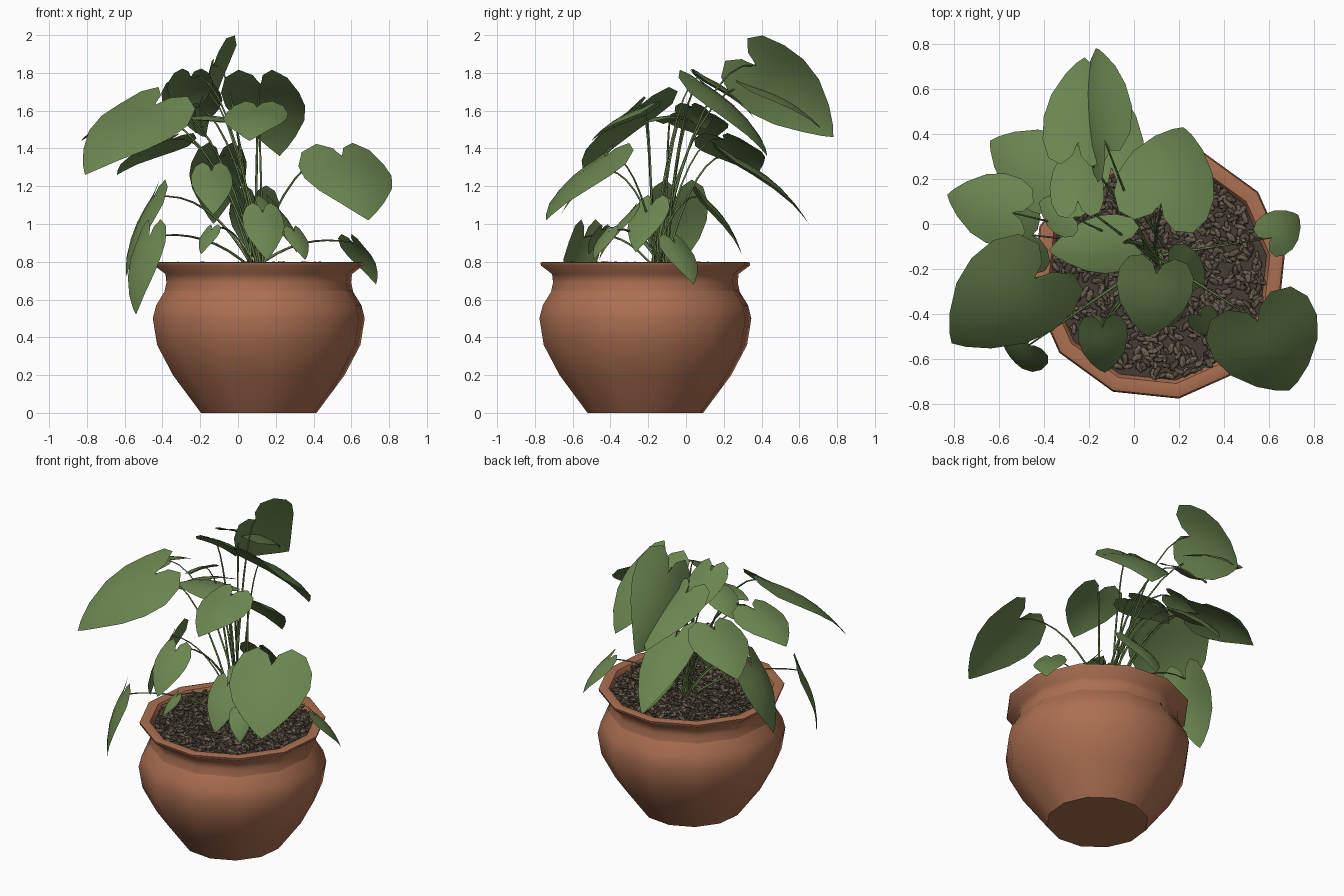
import bpy, bmesh, math, random
from mathutils import Vector, Matrix

if "Cube" in bpy.data.objects:
    bpy.data.objects.remove(bpy.data.objects["Cube"])

random.seed(4)
CX, CY = 0.11, -0.215          # pot axis
CROWN = Vector((0.11, -0.15, 0.76))


def material(name, rgb):
    m = bpy.data.materials.new(name)
    m.diffuse_color = (*rgb, 1)
    m.use_nodes = True
    m.node_tree.nodes["Principled BSDF"].inputs["Base Color"].default_value = m.diffuse_color
    return m


TERRACOTTA = material("terracotta", (0.41, 0.16, 0.083))
LEAF = material("leaf green", (0.145, 0.235, 0.08))
STEM = material("stem green", (0.125, 0.20, 0.065))
SOIL = material("dark soil", (0.06, 0.047, 0.035))
BARK = material("bark chips", (0.15, 0.115, 0.08))
BARK_DARK = material("dark bark chips", (0.105, 0.08, 0.056))


def finish(name, bm, mats, angle=None):
    me = bpy.data.meshes.new(name)
    bm.to_mesh(me)
    bm.free()
    ob = bpy.data.objects.new(name, me)
    bpy.context.collection.objects.link(ob)
    for m in mats:
        me.materials.append(m)
    if angle:
        bpy.ops.object.select_all(action='DESELECT')
        ob.select_set(True)
        bpy.context.view_layer.objects.active = ob
        bpy.ops.object.shade_smooth_by_angle(angle=math.radians(angle))
    return ob


def lathe(name, profile, mat, sides=12, turn=9, cap_first=False, cap_last=False):
    bm = bmesh.new()
    rings = []
    for r, z in profile:
        rings.append([bm.verts.new((CX + r * math.cos(a), CY + r * math.sin(a), z))
                      for a in (math.radians(turn) + 2 * math.pi * i / sides for i in range(sides))])
    for a, b in zip(rings, rings[1:]):
        for i in range(sides):
            j = (i + 1) % sides
            bm.faces.new((a[i], a[j], b[j], b[i]))
    if cap_first:
        bm.faces.new(rings[0][::-1])
    if cap_last:
        bm.faces.new(rings[-1])
    return finish(name, bm, [mat], 50)


# Pot: belly, then collar with flared rim, then soil surface
lathe("pot_body", [(0.31, 0), (0.46, 0.2), (0.545, 0.36), (0.568, 0.5), (0.55, 0.57), (0.50, 0.65)],
      TERRACOTTA, cap_first=True)
lathe("pot_rim", [(0.505, 0.645), (0.495, 0.69), (0.50, 0.735), (0.56, 0.78), (0.562, 0.795),
                  (0.545, 0.80), (0.50, 0.795), (0.485, 0.77), (0.48, 0.70)], TERRACOTTA)
lathe("soil", [(0.49, 0.762), (0.2, 0.772)], SOIL, cap_last=True)

# Bark chips covering the soil
bm = bmesh.new()
for k in range(1000):
    r, a = 0.465 * math.sqrt(random.random()), random.uniform(0, 2 * math.pi)
    s = random.uniform(0.02, 0.034)
    mat = (Matrix.Translation((CX + r * math.cos(a), CY + r * math.sin(a), random.uniform(0.77, 0.79)))
           @ Matrix.Rotation(random.uniform(0, 6.28), 4, 'Z')
           @ Matrix.Rotation(random.uniform(-0.6, 0.6), 4, 'X')
           @ Matrix.Rotation(random.uniform(-0.35, 0.35), 4, 'Y')
           @ Matrix.Diagonal((s, s * 0.5, s * 0.35, 1)))
    new = bmesh.ops.create_icosphere(bm, subdivisions=1, radius=1, matrix=mat)
    idx = random.choice((0, 0, 1))
    for v in new["verts"]:
        for f in v.link_faces:
            f.material_index = idx
finish("bark_chips", bm, [BARK, BARK_DARK])

# Heart outline: (along, half width), with the matching midrib position
OUTLINE = [(-0.14, 0.12, 0.0), (-0.24, 0.42, 0.04), (-0.16, 0.78, 0.12), (0.05, 0.98, 0.22),
           (0.28, 1.0, 0.38), (0.52, 0.84, 0.56), (0.76, 0.5, 0.77), (0.92, 0.2, 0.92)]

# All stems share one tube curve
cu = bpy.data.curves.new("stems", 'CURVE')
cu.dimensions = '3D'
cu.bevel_depth = 0.006
cu.bevel_resolution = 0
cu.use_fill_caps = True
cu.materials.append(STEM)
bpy.context.collection.objects.link(bpy.data.objects.new("stems", cu))


def stem(end):
    """Arched stem from the crown to the leaf joint."""
    p0 = CROWN + Vector((random.uniform(-0.04, 0.04), random.uniform(-0.05, 0.05), 0))
    p1 = p0.lerp(end, 0.45)
    p1.z = end.z + 0.06
    sp = cu.splines.new('POLY')
    sp.points.add(8)
    for i, pt in enumerate(sp.points):
        t = i / 8
        p = p0 * (1 - t) ** 2 + p1 * (2 * t * (1 - t)) + end * t * t
        pt.co = (*p, 1)
        pt.radius = 1.3 - 0.7 * t


def leaf(name, base, tip, width, side=None):
    """Heart-shaped blade, arched along its rib and folded down at the edges."""
    base, tip = Vector(base), Vector(tip)
    d = tip - base
    length = d.length
    d.normalize()
    s = Vector(side) if side else d.cross(Vector((0, 0, 1)))
    s = (s - d * s.dot(d)).normalized()
    n = s.cross(d)
    if n.z < 0:
        n.negate()

    def point(u, v):
        bow = 0.32 * u * (1 - u) * length if u > 0 else 0.1 * u * length
        return base + d * (u * length) + s * (v * width / 2) + n * (bow - 0.11 * v * v * width)

    bm = bmesh.new()
    rib = [bm.verts.new(point(m, 0)) for _, _, m in OUTLINE]
    end = bm.verts.new(point(1, 0))
    for sg in (1, -1):
        mid = [bm.verts.new(point((u + m) / 2, sg * w * 0.55)) for u, w, m in OUTLINE]
        out = [bm.verts.new(point(u, sg * w)) for u, w, _ in OUTLINE]
        for i in range(len(OUTLINE) - 1):
            bm.faces.new((rib[i], mid[i], mid[i + 1], rib[i + 1]))
            bm.faces.new((mid[i], out[i], out[i + 1], mid[i + 1]))
        bm.faces.new((rib[-1], mid[-1], end))
        bm.faces.new((mid[-1], out[-1], end))
    bmesh.ops.recalc_face_normals(bm, faces=bm.faces)
    finish("leaf_" + name, bm, [LEAF], 50)
    stem(base)


# Three large tilted leaves, with a sideways direction
leaf("top_back", (-0.13, 0.37, 1.84), (-0.17, 0.78, 1.46), 0.44, (0.42, 0.54, 0.72))
leaf("front_left", (-0.44, -0.24, 1.63), (-0.81, -0.53, 1.26), 0.50, (-0.62, 0.64, 0.28))
leaf("front_right", (0.55, -0.43, 1.36), (0.69, -0.74, 1.02), 0.50, (0.85, 0.42, 0.08))

# Level leaves: stem joint, tip, width
for args in [
    ("top_back_left", (-0.25, 0.36, 1.73), (-0.22, 0.74, 1.48), 0.32),
    ("back_low", (-0.10, 0.25, 1.36), (-0.13, 0.65, 1.0), 0.30),
    ("back_right", (0.12, 0.09, 1.74), (0.22, 0.43, 1.36), 0.44),
    ("back_left", (-0.35, 0.2, 1.45), (-0.64, 0.37, 1.26), 0.36),
    ("left_high", (-0.54, 0.05, 1.58), (-0.83, 0.13, 1.44), 0.32),
    ("left_hanging", (-0.45, -0.05, 1.14), (-0.59, -0.08, 0.72), 0.34),
    ("left_drooping", (-0.47, -0.54, 0.93), (-0.54, -0.6, 0.52), 0.24),
    ("right_rim", (0.61, -0.06, 0.9), (0.73, 0.04, 0.68), 0.2),
    ("front_mid", (-0.14, -0.46, 1.28), (-0.13, -0.66, 1.05), 0.22),
    ("centre_high", (0.1, -0.22, 1.62), (0.06, -0.5, 1.44), 0.34),
    ("centre_left", (-0.05, -0.08, 1.56), (-0.38, -0.12, 1.53), 0.26),
    ("inner_back", (-0.25, 0.1, 1.78), (-0.27, 0.36, 1.56), 0.24),
    ("inner_left", (-0.27, 0.03, 1.62), (-0.42, 0.1, 1.5), 0.2),
]:
    leaf(*args)

# Young low leaves drooping outwards: heading, reach, height, size
for name, deg, reach, z, size in [("low_front", -82, 0.15, 1.06, 0.25), ("low_right", -54, 0.32, 0.96, 0.15),
                                  ("low_left", -130, 0.39, 0.97, 0.13), ("low_centre", -30, 0.07, 1.1, 0.25),
                                  ("low_back", 95, 0.25, 1.14, 0.3)]:
    out = Vector((math.cos(math.radians(deg)), math.sin(math.radians(deg)), 0))
    joint = CROWN + out * reach
    joint.z = z
    leaf(name, joint, joint + out * size * 0.65 - Vector((0, 0, size)), size * 0.88)
